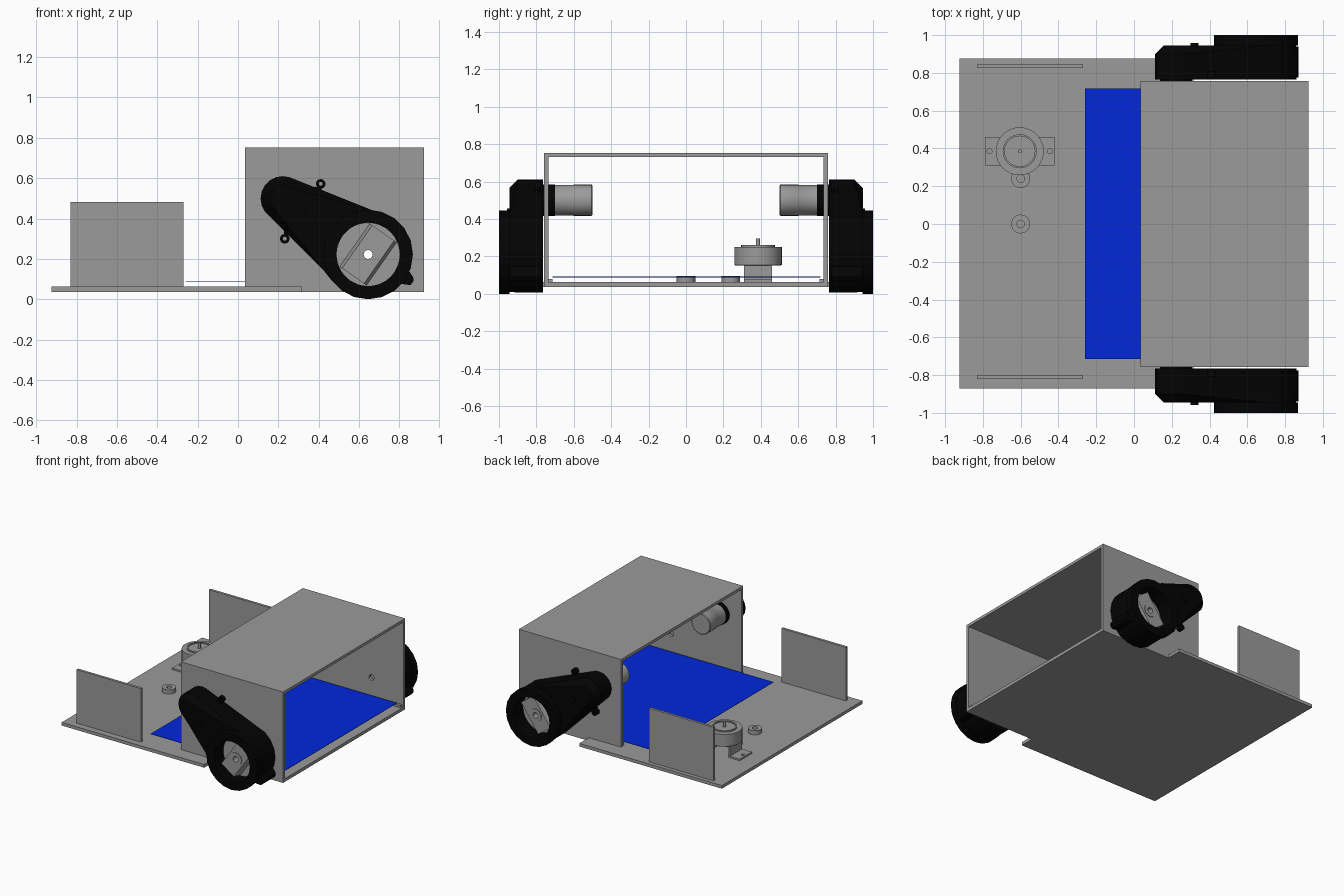
import bpy, bmesh
from math import cos, sin, pi, radians
from mathutils import Vector

old = bpy.data.objects.get("Cube")
if old:
    bpy.data.objects.remove(old, do_unlink=True)


def material(name, rgb):
    m = bpy.data.materials.new(name)
    m.use_nodes = True
    m.diffuse_color = (*rgb, 1)
    m.node_tree.nodes["Principled BSDF"].inputs["Base Color"].default_value = (*rgb, 1)
    return m


GREY = material("plain grey", (0.325, 0.325, 0.325))
BLACK = material("matte black", (0.001, 0.001, 0.001))
BLUE = material("panel blue", (0.0005, 0.021, 0.7))


def finish(name, bm, mat, smooth=False):
    bmesh.ops.recalc_face_normals(bm, faces=bm.faces)
    mesh = bpy.data.meshes.new(name)
    bm.to_mesh(mesh)
    bm.free()
    mesh.materials.append(mat)
    ob = bpy.data.objects.new(name, mesh)
    bpy.context.collection.objects.link(ob)
    if smooth:
        bpy.ops.object.select_all(action='DESELECT')
        ob.select_set(True)
        bpy.context.view_layer.objects.active = ob
        bpy.ops.object.shade_smooth_by_angle(angle=radians(35))
    return ob


def box(name, xs, ys, zs, mat=GREY):
    bm = bmesh.new()
    bmesh.ops.create_cube(bm, size=1)
    for v in bm.verts:
        v.co = [(a + b) / 2 + c * (b - a) for c, (a, b) in zip(v.co, (xs, ys, zs))]
    return finish(name, bm, mat)


def skin(name, loops, mat, smooth=False, closed=True):
    """Bridge equal-length loops of points, joined end to start or capped."""
    bm = bmesh.new()
    rings = [[bm.verts.new(p) for p in loop] for loop in loops]
    n = len(rings[0])
    pairs = list(zip(rings, rings[1:])) + ([(rings[-1], rings[0])] if closed else [])
    for a, b in pairs:
        for i in range(n):
            j = (i + 1) % n
            bm.faces.new((a[i], a[j], b[j], b[i]))
    if not closed:
        bm.faces.new(rings[0])
        bm.faces.new(rings[-1])
    return finish(name, bm, mat, smooth)


def turned(name, profile, origin, axis, mat=GREY, closed=False, n=32):
    """Turn a (radius, height) profile about the y or z axis."""
    o = Vector(origin)
    loops = []
    for r, h in profile:
        ring = []
        for i in range(n):
            c, s = r * cos(2 * pi * i / n), r * sin(2 * pi * i / n)
            ring.append(o + Vector((c, h, s) if axis == 'y' else (c, s, h)))
        loops.append(ring)
    return skin(name, loops, mat, True, closed)


def drill(ob, origin, axis, r):
    cutter = turned("hole_cutter", [(r, -0.1), (r, 0.1)], origin, axis)
    mod = ob.modifiers.new("hole", 'BOOLEAN')
    mod.object = cutter
    mod.solver = 'EXACT'
    bpy.context.view_layer.objects.active = ob
    bpy.ops.object.modifier_apply(modifier=mod.name)
    bpy.data.objects.remove(cutter, do_unlink=True)


HUB, TIP = (0.645, 0.222), (0.222, 0.5)
SIDES = 20


def outline(y, hub_r, tip_r=None):
    """Circle about the hub, or a teardrop wrapped round hub and tip."""
    pts = []
    for i in range(SIDES):
        c, s = cos(2 * pi * i / SIDES), sin(2 * pi * i / SIDES)
        options = [(HUB, hub_r)] + ([(TIP, tip_r)] if tip_r else [])
        (x, z), r = max(options, key=lambda o: o[0][0] * c + o[0][1] * s + o[1])
        pts.append((x + r * c, y, z + r * s))
    return pts


# Chassis plate and open-ended body shell
box("base_plate", (-0.925, 0.315), (-0.87, 0.875), (0.037, 0.062))
box("body_floor", (0.315, 0.923), (-0.758, 0.758), (0.037, 0.062))
box("body_roof", (0.034, 0.923), (-0.758, 0.758), (0.73, 0.752))
box("circuit_panel", (-0.26, 0.88), (-0.715, 0.718), (0.088, 0.091), BLUE)

for s, side in ((-1, "right"), (1, "left")):
    def span(a, b):
        return tuple(sorted((s * a, s * b)))

    # Body wall with axle hole, and the low rail carrying the panel
    wall = box(side + "_body_wall", (0.034, 0.923), span(0.736, 0.758), (0.037, 0.74))
    drill(wall, (HUB[0], s * 0.747, HUB[1]), 'y', 0.022)
    box(side + "_panel_rail", (0.04, 0.91), span(0.715, 0.736), (0.06, 0.08))

    # Upright fin at the open end of the plate
    mid = 0.835 if s > 0 else 0.81
    box(side + "_fin", (-0.83, -0.27), span(mid - 0.01, mid + 0.01), (0.06, 0.483))

    # Teardrop drive housing with a raised drum round the wheel opening
    skin(side + "_drive_housing", [
        outline(s * 0.765, 0.158), outline(s * 0.765, 0.215, 0.11),
        outline(s * 0.9, 0.215, 0.11), outline(s * 0.945, 0.212, 0.065),
        outline(s * 0.945, 0.222), outline(s * 1.0, 0.222),
        outline(s * 1.0, 0.158)], BLACK)

    # Ears, boss and lug on the housing
    for i, (x, z) in enumerate(((0.41, 0.572), (0.232, 0.3))):
        turned(f"{side}_ear_{i + 1}", [(0.01, 0.775), (0.024, 0.775), (0.024, 0.81), (0.01, 0.81)],
               (x, 0 if s > 0 else -1.585, z), 'y', BLACK, True, 12)
        dx, dz = (-0.015, -0.038) if i == 0 else (0.015, 0.04)
        box(f"{side}_ear_root_{i + 1}", (x + dx - 0.02, x + dx + 0.02), span(0.775, 0.81),
            (z + dz - 0.022, z + dz + 0.022), BLACK)
    turned(side + "_boss", [(0.022, s * 0.9), (0.022, s * 0.957)], (0.32, 0, 0.435), 'y', BLACK, n=12)
    skin(side + "_lug", [[(x, s * y, z) for x, z in ((0.78, 0.08), (0.855, 0.07), (0.87, 0.09),
                                                     (0.868, 0.11), (0.84, 0.15))]
                         for y in (0.775, 0.94)], BLACK, closed=False)

    # Recessed wheel disc with a raised slanted crossbar
    turned(side + "_wheel_disc", [(0.022, s * 0.785), (0.157, s * 0.785), (0.157, s * 0.88),
                                  (0.022, s * 0.88)], (HUB[0], 0, HUB[1]), 'y', GREY, True)
    bar = skin(side + "_wheel_crossbar",
               [[(i * w, s * y, j * 0.13) for i, j in ((-1, -1), (1, -1), (1, 1), (-1, 1))]
                for w, y in ((0.082, 0.875), (0.066, 0.945))], GREY, closed=False)
    drill(bar, (0, s * 0.9, 0), 'y', 0.022)
    bar.location = (HUB[0], 0, HUB[1])
    bar.rotation_euler.y = radians(35)
    turned(side + "_hub_ring", [(0.022, s * 0.94), (0.05, s * 0.94), (0.05, s * 0.95),
                                (0.022, s * 0.95)], (HUB[0], 0, HUB[1]), 'y', GREY, True)

    # Motor reaching into the body
    turned(side + "_motor", [(0.078, s * 0.5), (0.083, s * 0.504), (0.083, s * 0.6),
                             (0.081, s * 0.603), (0.081, s * 0.7)], (TIP[0], 0, TIP[1]), 'y')
    turned(side + "_motor_collar", [(0.085, s * 0.7), (0.085, s * 0.77)],
           (TIP[0], 0, TIP[1]), 'y', BLACK)

# Turret: hat-shaped bracket, round body and shaft
TX, TY = -0.605, 0.385
for s, side in ((-1, "outer"), (1, "inner")):
    def reach(a, b):
        return tuple(sorted((TX + s * a, TX + s * b)))
    tab = box(f"bracket_{side}_tab", reach(0.1, 0.185), (TY - 0.075, TY + 0.075), (0.062, 0.075))
    drill(tab, (TX + s * 0.16, TY, 0.07), 'z', 0.013)
    box(f"bracket_{side}_leg", reach(0.088, 0.1), (TY - 0.075, TY + 0.075), (0.062, 0.155))
box("bracket_top", (TX - 0.1, TX + 0.1), (TY - 0.075, TY + 0.075), (0.14, 0.155))
turned("turret_body", [(0.12, 0.15), (0.127, 0.155), (0.127, 0.25), (0.09, 0.25),
                       (0.09, 0.26), (0.08, 0.26), (0.08, 0.252)], (TX, TY, 0), 'z')
turned("turret_shaft", [(0.01, 0.25), (0.01, 0.295)], (TX, TY, 0), 'z', n=12)

# Two ring spacers on the plate
for i, y in enumerate((0, 0.24)):
    turned(f"spacer_{i + 1}", [(0.02, 0.062), (0.05, 0.062), (0.05, 0.095), (0.02, 0.095)],
           (-0.6, y, 0), 'z', GREY, True, 24)
